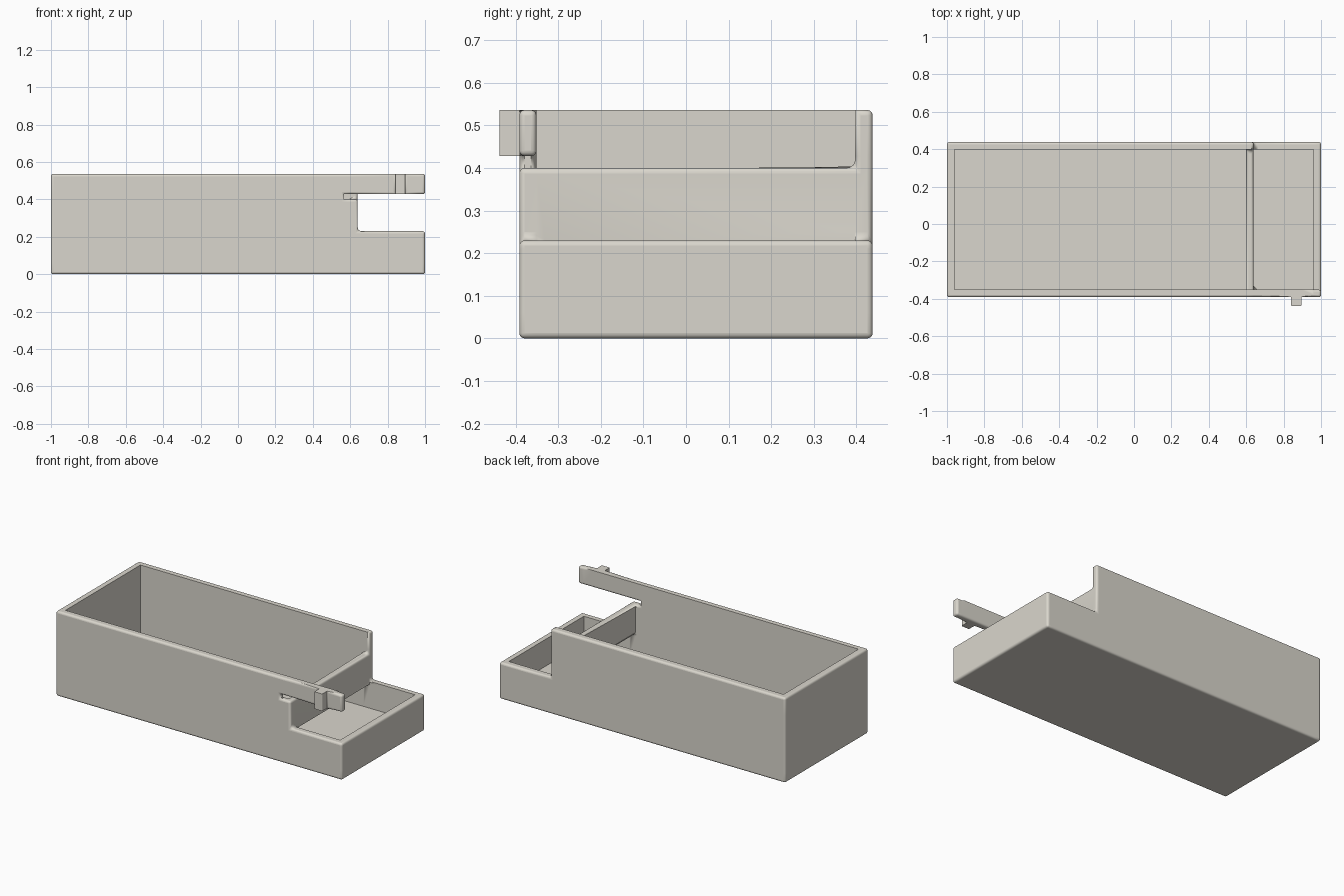
import bpy, bmesh

if "Cube" in bpy.data.objects:
    bpy.data.objects.remove(bpy.data.objects["Cube"])

grey = bpy.data.materials.new("warm_grey")
grey.diffuse_color = (0.70, 0.675, 0.61, 1)
grey.use_nodes = True
grey.node_tree.nodes["Principled BSDF"].inputs["Base Color"].default_value = grey.diffuse_color

# Grid planes of the tray: outer walls, divider, slot, nub and floor
FLOOR, GAP, LOW, MID, ARM, TOP = 0.06, 0.21, 0.23, 0.40, 0.428, 0.536
XS = [-1, -0.96, 0.568, 0.60, 0.64, 0.84, 0.895, 0.96, 1]
YS = [-0.438, -0.391, -0.351, 0.397, 0.438]
ZS = [0, FLOOR, GAP, LOW, MID, ARM, TOP]


def solid(x, y, z):
    """True where the tray has material."""
    if y < YS[1]:                                   # nub on the arm
        return XS[5] < x < XS[6] and z > ARM
    if z < FLOOR:                                   # floor
        return True
    if y < YS[2]:                                   # front wall with slot and arm
        if x > 0.64:
            return z < LOW or z > ARM
        return not (x > XS[2] and MID < z < ARM)
    if y > YS[3]:                                   # back wall
        return x < 0.64 or z < LOW
    if 0.60 < x < 0.64:                             # divider, open underneath
        return GAP < z < MID
    return x < -0.96 or (x > 0.96 and z < LOW)      # end walls


def filled(idx):
    mids = []
    for i, planes in zip(idx, (XS, YS, ZS)):
        if not 0 <= i < len(planes) - 1:
            return False
        mids.append((planes[i] + planes[i + 1]) / 2)
    return solid(*mids)


# Skin of the solid: a quad wherever material meets air
bm = bmesh.new()
verts = {}


def vert(key):
    if key not in verts:
        verts[key] = bm.verts.new((XS[key[0]], YS[key[1]], ZS[key[2]]))
    return verts[key]


for i in range(len(XS) - 1):
    for j in range(len(YS) - 1):
        for k in range(len(ZS) - 1):
            if not filled((i, j, k)):
                continue
            for axis in range(3):
                for side in (0, 1):
                    other = [i, j, k]
                    other[axis] += 1 if side else -1
                    if filled(other):
                        continue
                    u, v = (axis + 1) % 3, (axis + 2) % 3
                    ring = []
                    for du, dv in ((0, 0), (1, 0), (1, 1), (0, 1)):
                        key = [i, j, k]
                        key[axis] += side
                        key[u] += du
                        key[v] += dv
                        ring.append(vert(tuple(key)))
                    bm.faces.new(ring if side else ring[::-1])

# Merge the flat cells into whole faces
bmesh.ops.dissolve_limit(bm, angle_limit=0.01, verts=bm.verts[:], edges=bm.edges[:])
bm.normal_update()


def near(a, b):
    return abs(a - b) < 1e-4


# Edge rounding: soft outer edges, crisp inner rims, wider fillets at the steps
weight = bm.edges.layers.float.new("bevel_weight_edge")
for e in bm.edges:
    angle = e.calc_face_angle_signed(0)
    mid = (e.verts[0].co + e.verts[1].co) / 2
    in_y = YS[2] - 1e-4 < mid.y < YS[3] + 1e-4
    nub = mid.y < YS[1] - 1e-4
    if angle > 0.5:
        inner_rim = in_y and (
            (near(mid.z, TOP) and -0.97 < mid.x < 0.97)
            or (near(mid.z, LOW) and 0.64 < mid.x < 0.97))
        if nub:
            e[weight] = 0.0 if near(mid.z, TOP) or near(mid.z, ARM) else 0.2
        elif not inner_rim:
            e[weight] = 0.5
    elif angle < -0.5:
        step = near(mid.x, 0.64) and near(mid.z, LOW) and not in_y
        ledge = near(mid.y, YS[3]) and near(mid.z, MID) and 0.60 < mid.x < 0.64
        root = near(mid.y, YS[1]) and mid.z > ARM
        if step or ledge:
            e[weight] = 0.8
        elif root:
            e[weight] = 0.4

mesh = bpy.data.meshes.new("tray")
bm.to_mesh(mesh)
bm.free()
mesh.materials.append(grey)
tray = bpy.data.objects.new("tray", mesh)
bpy.context.collection.objects.link(tray)

bevel = tray.modifiers.new("rounded_edges", 'BEVEL')
bevel.limit_method = 'WEIGHT'
bevel.width = 0.025
bevel.segments = 4

bpy.context.view_layer.objects.active = tray
tray.select_set(True)
bpy.ops.object.shade_smooth_by_angle(angle=0.6)
